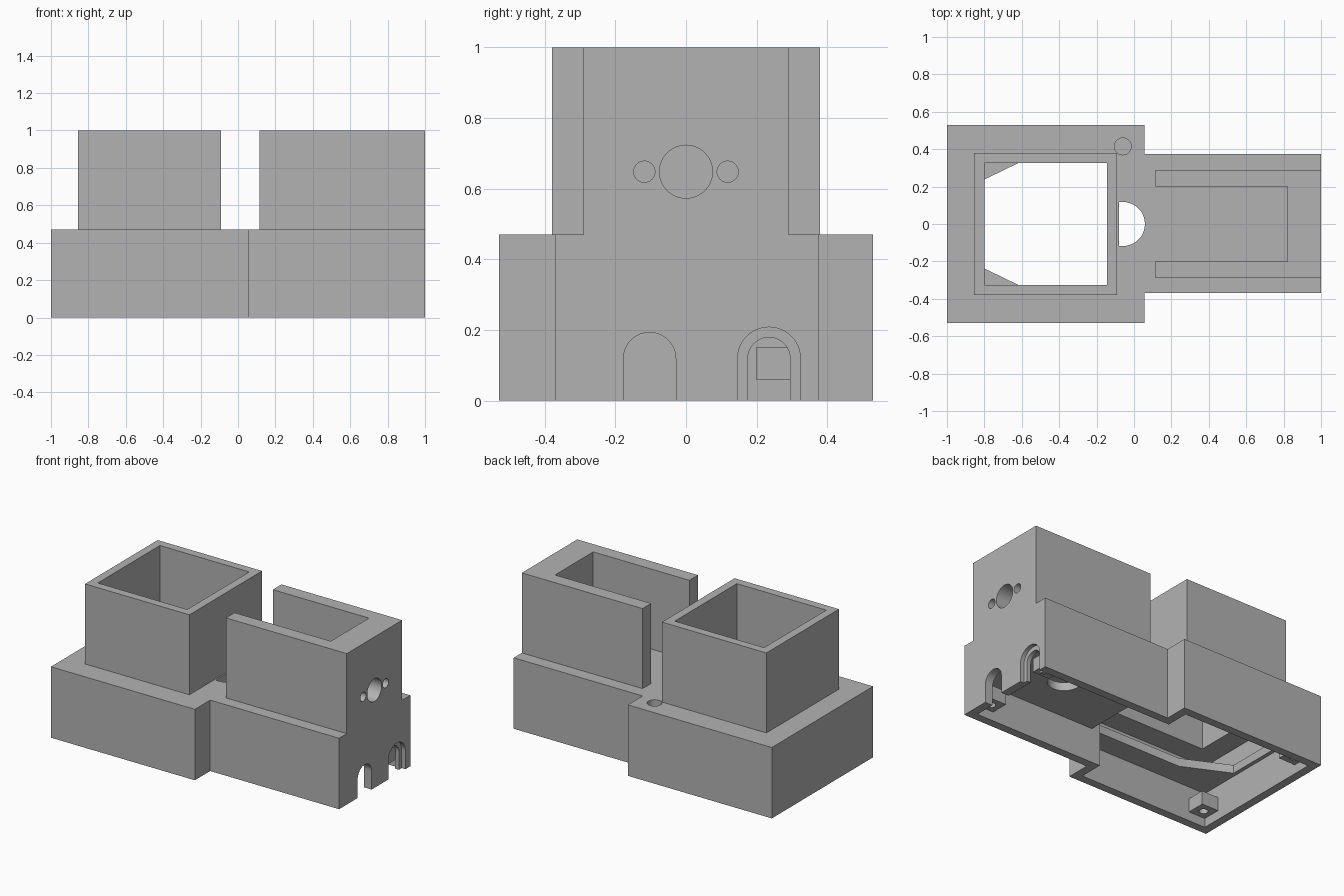
import bpy, bmesh, math
from mathutils import Vector

old = bpy.data.objects.get("Cube")
if old:
    bpy.data.objects.remove(old)

grey = bpy.data.materials.new("plain_grey")
grey.use_nodes = True
grey.diffuse_color = (0.45, 0.45, 0.45, 1)
grey.node_tree.nodes["Principled BSDF"].inputs["Base Color"].default_value = (0.45, 0.45, 0.45, 1)


def prism(name, points, lo, hi, axis="z"):
    """Extrude a flat outline along z, or a (y, z) outline along x."""
    def place(p, h):
        return Vector((p[0], p[1], h)) if axis == "z" else Vector((h, p[0], p[1]))
    bm = bmesh.new()
    ring = [[bm.verts.new(place(p, h)) for p in points] for h in (lo, hi)]
    bm.faces.new(ring[0])
    bm.faces.new(ring[1])
    n = len(points)
    for i in range(n):
        j = (i + 1) % n
        bm.faces.new((ring[0][i], ring[0][j], ring[1][j], ring[1][i]))
    bmesh.ops.recalc_face_normals(bm, faces=bm.faces)
    mesh = bpy.data.meshes.new(name)
    bm.to_mesh(mesh)
    bm.free()
    mesh.materials.append(grey)
    ob = bpy.data.objects.new(name, mesh)
    bpy.context.collection.objects.link(ob)
    return ob


def box(name, x0, x1, y0, y1, z0, z1):
    return prism(name, [(x0, y0), (x1, y0), (x1, y1), (x0, y1)], z0, z1)


def round_bar(name, u, v, r, lo, hi, axis="z"):
    pts = [(u + r * math.cos(a * math.tau / 48), v + r * math.sin(a * math.tau / 48)) for a in range(48)]
    return prism(name, pts, lo, hi, axis)


def arch(name, y, r, spring, x0, x1):
    pts = [(y - r, -0.1), (y + r, -0.1)]
    pts += [(y + r * math.cos(a * math.pi / 24), spring + r * math.sin(a * math.pi / 24)) for a in range(25)]
    return prism(name, pts, x0, x1, "x")


def combine(target, tools, operation):
    """Apply each tool to the target, then remove the tool."""
    for tool in tools:
        tool.hide_render = True
        mod = target.modifiers.new("shape", "BOOLEAN")
        mod.operation, mod.object, mod.solver = operation, tool, "EXACT"
        bpy.context.view_layer.update()
        result = bpy.data.meshes.new_from_object(
            target.evaluated_get(bpy.context.evaluated_depsgraph_get()))
        target.modifiers.clear()
        target.data = result
        bpy.data.objects.remove(tool)


def cut(target, *tools):
    combine(target, tools, "DIFFERENCE")


def finish(ob):
    bm = bmesh.new()
    bm.from_mesh(ob.data)
    bmesh.ops.remove_doubles(bm, verts=bm.verts, dist=0.0001)
    bmesh.ops.dissolve_limit(bm, angle_limit=0.01, verts=bm.verts, edges=bm.edges)
    bm.to_mesh(ob.data)
    bm.free()
    bpy.ops.object.select_all(action="DESELECT")
    ob.select_set(True)
    bpy.context.view_layer.objects.active = ob
    bpy.ops.object.shade_smooth_by_angle(angle=math.radians(30))


WALL = 0.055
STEP = 0.055   # x where the case narrows
TOP = 0.47

# Stepped case with the square tower and the U-shaped holder on top
case = prism("case_body", [(-1, -0.53), (STEP, -0.53), (STEP, -0.37), (1, -0.37),
                           (1, 0.375), (STEP, 0.375), (STEP, 0.53), (-1, 0.53)], 0, TOP)
combine(case, [box("tower", -0.855, -0.09, -0.38, 0.38, 0.3, 1),
               box("holder", 0.115, 1, -0.29, 0.29, 0.3, 1)], "UNION")

# Hollow underside, tower shaft and holder slot
inner = prism("hollow", [(-1 + WALL, -0.475), (0, -0.475), (0, -0.315), (1 - WALL, -0.315),
                         (1 - WALL, 0.32), (0, 0.32), (0, 0.475), (-1 + WALL, 0.475)], -0.1, TOP - WALL)
cut(case, inner,
    box("shaft", -0.8, -0.145, -0.325, 0.325, 0.2, 1.2),
    box("slot", 0, 0.82, -0.2, 0.2, TOP, 1.2))

# Half-round cable opening beside the tower, and the small round hole
half = [(-0.09, -0.115)]
half += [(-0.06 + 0.118 * math.cos(a), 0.118 * math.sin(a))
         for a in [math.radians(-100 + i * 200 / 32) for i in range(33)]]
half += [(-0.09, 0.115)]
cut(case, prism("half_round", half[1:-1], 0.3, TOP + 0.05),
    round_bar("top_hole", -0.06, 0.415, 0.045, 0.38, 0.6))

# Holes and arched ports in the end wall
cut(case, round_bar("large_hole", 0, 0.648, 0.075, 0.7, 1.1, "x"),
    round_bar("small_hole", -0.118, 0.648, 0.03, 0.7, 1.1, "x"),
    round_bar("small_hole", 0.118, 0.648, 0.03, 0.7, 1.1, "x"),
    arch("port", -0.103, 0.074, 0.119, 0.9, 1.1),
    arch("port_inner", 0.235, 0.06, 0.119, 0.9, 1.1),
    arch("port_recess", 0.235, 0.089, 0.119, 0.973, 1.1))
finish(case)

# Inner shelf with a chamfered opening under the tower and a round hole
shelf = prism("inner_shelf", [(-0.95, -0.48), (0.005, -0.48), (0.005, -0.32), (0.95, -0.32),
                              (0.95, 0.325), (0.005, 0.325), (0.005, 0.48), (-0.95, 0.48)], 0.23, 0.285)
cut(shelf, prism("shelf_opening", [(-0.92, -0.18), (-0.62, -0.325), (0.06, -0.325),
                                   (0.06, 0.325), (-0.62, 0.325), (-0.92, 0.18)], 0.1, 0.4),
    round_bar("shelf_hole", 0.54, 0, 0.1, 0.1, 0.4))
finish(shelf)

# Screw posts in the four inner corners
for side, sy in (("right", -1), ("left", 1)):
    for end, x, y in (("wide", -0.885, 0.415), ("narrow", 0.885, 0.26)):
        post = box(f"screw_post_{end}_{side}", x - 0.062, x + 0.062,
                   sy * y - 0.062, sy * y + 0.062, 0.06, 0.15)
        cut(post, round_bar("screw_hole", x, sy * y, 0.027, 0, 0.13))
        finish(post)
